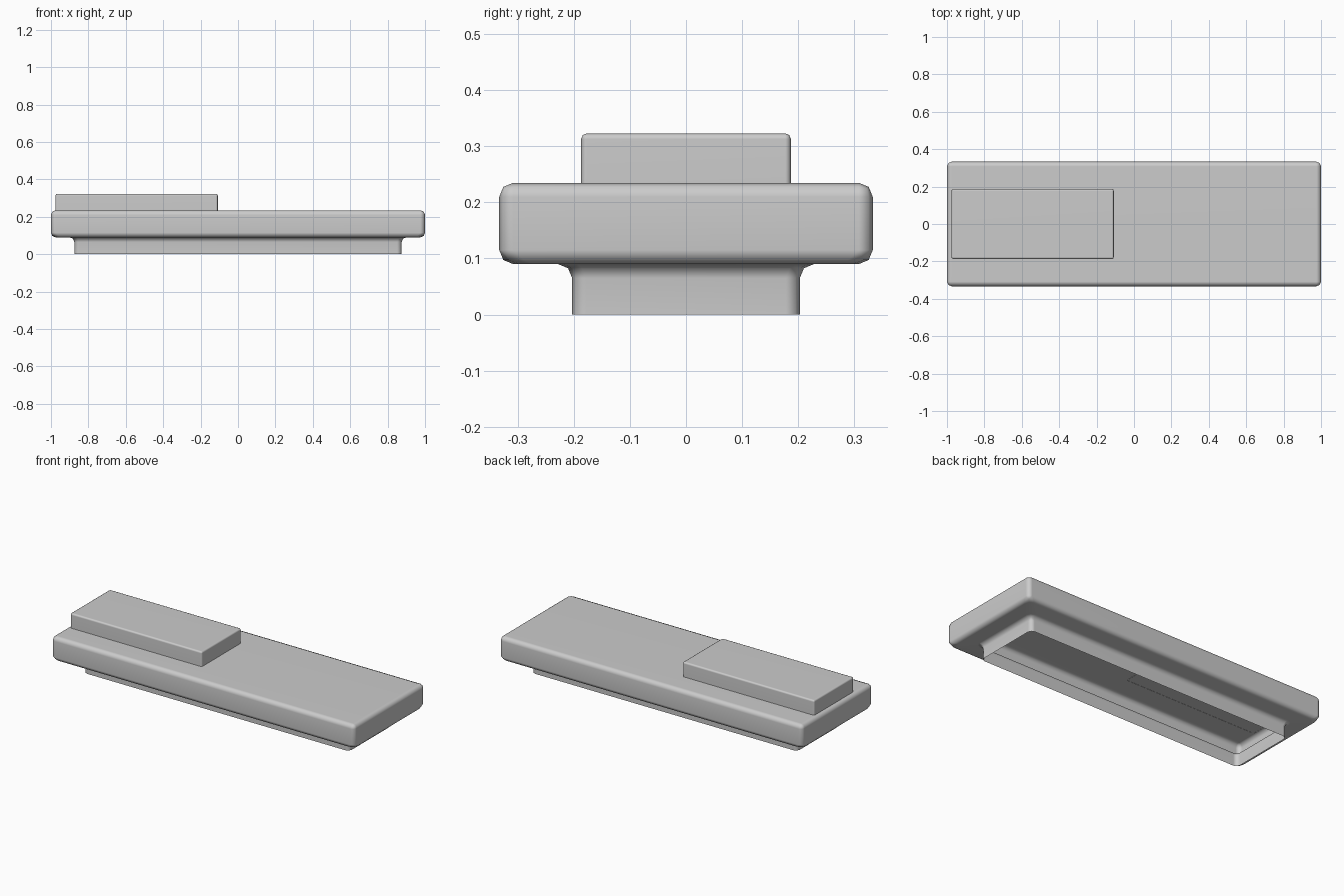
import bpy
import bmesh
from mathutils import Matrix

if "Cube" in bpy.data.objects:
    bpy.data.objects.remove(bpy.data.objects["Cube"])


def box(bm, x0, x1, y0, y1, z0, z1):
    m = Matrix.Translation(((x0 + x1) / 2, (y0 + y1) / 2, (z0 + z1) / 2))
    m = m @ Matrix.Diagonal((x1 - x0, y1 - y0, z1 - z0, 1))
    bmesh.ops.create_cube(bm, size=1, matrix=m)


def bottom_face(bm):
    return min(bm.faces, key=lambda f: f.calc_center_median().z)


def finish(bm, name, width, segments):
    # Open the underside, then round every edge except the open rim
    bmesh.ops.delete(bm, geom=[bottom_face(bm)], context='FACES_ONLY')
    edges = [e for e in bm.edges if len(e.link_faces) == 2]
    bmesh.ops.bevel(bm, geom=edges, offset=width, segments=segments,
                    profile=0.5, affect='EDGES', clamp_overlap=True)
    for f in bm.faces:
        f.smooth = True
    mesh = bpy.data.meshes.new(name)
    bm.to_mesh(mesh)
    bm.free()
    obj = bpy.data.objects.new(name, mesh)
    bpy.context.collection.objects.link(obj)
    mod = obj.modifiers.new("weighted_normals", 'WEIGHTED_NORMAL')
    mod.keep_sharp = True
    return obj


# Hollow slab with a thin open skirt drawn down from its underside
bm = bmesh.new()
box(bm, -1, 1, -0.333, 0.333, 0.09, 0.235)
face = bottom_face(bm)
bmesh.ops.inset_region(bm, faces=[face], thickness=0.1)
for v in face.verts:
    v.co.x = 0.875 if v.co.x > 0 else -0.875
    v.co.y = 0.203 if v.co.y > 0 else -0.203
new = bmesh.ops.extrude_discrete_faces(bm, faces=[face])["faces"][0]
for v in new.verts:
    v.co.z = 0
finish(bm, "slab_with_skirt", 0.025, 2)

# Raised block on the left half of the top
bm = bmesh.new()
box(bm, -0.976, -0.108, -0.187, 0.187, 0.234, 0.323)
finish(bm, "raised_block", 0.01, 2)
